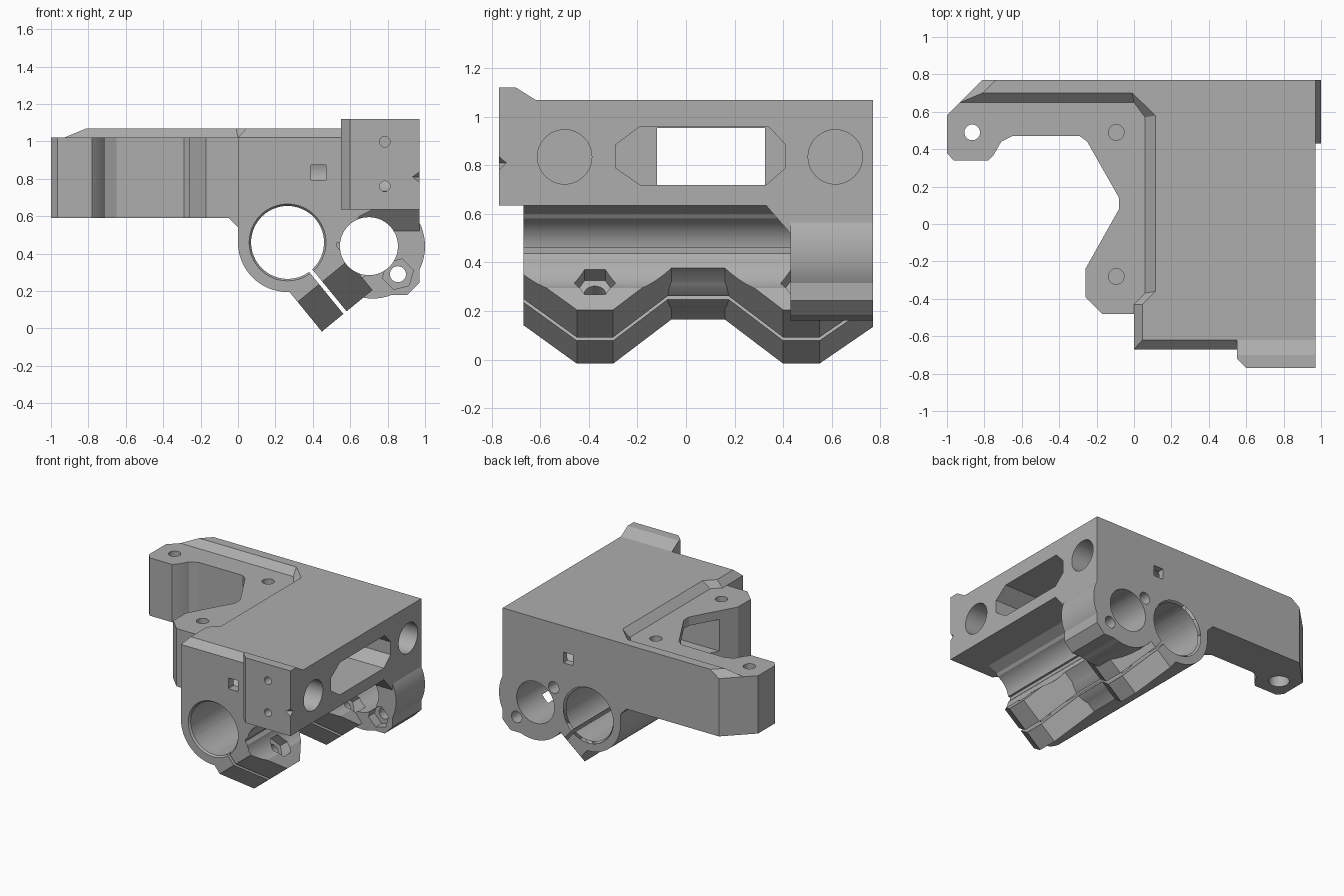
import bpy, bmesh
from math import cos, sin, pi, radians
from mathutils import Vector

if "Cube" in bpy.data.objects:
    bpy.data.objects.remove(bpy.data.objects["Cube"])

grey = bpy.data.materials.new("plain grey plastic")
grey.use_nodes = True
COLOUR = (0.42, 0.42, 0.42, 1)
grey.diffuse_color = COLOUR
grey.node_tree.nodes["Principled BSDF"].inputs["Base Color"].default_value = COLOUR

X, Y, Z = Vector((1, 0, 0)), Vector((0, 1, 0)), Vector((0, 0, 1))
O = Vector((0, 0, 0))
FRAMES = {"x": (O, Y, Z, X), "y": (O, X, Z, Y), "z": (O, X, Y, Z)}


def loft(name, low, high, a, b, frame):
    """Solid between outline low at depth a and outline high at depth b."""
    o, u, v, w = FRAMES[frame]
    bm = bmesh.new()
    rings = [[bm.verts.new(o + u * p + v * q + w * t) for p, q in pts]
             for pts, t in ((low, a), (high, b))]
    n = len(low)
    for ring in rings:
        bm.faces.new(ring)
    for i in range(n):
        j = (i + 1) % n
        bm.faces.new((rings[0][i], rings[0][j], rings[1][j], rings[1][i]))
    bmesh.ops.recalc_face_normals(bm, faces=bm.faces)
    me = bpy.data.meshes.new(name)
    bm.to_mesh(me)
    bm.free()
    me.materials.append(grey)
    ob = bpy.data.objects.new(name, me)
    bpy.context.collection.objects.link(ob)
    return ob


def prism(name, pts, a, b, frame):
    return loft(name, pts, pts, a, b, frame)


def disc(p, q, r, n=48, turn=0):
    return [(p + r * cos(turn + 2 * pi * i / n), q + r * sin(turn + 2 * pi * i / n))
            for i in range(n)]


def box(p0, p1, q0, q1):
    return [(p0, q0), (p1, q0), (p1, q1), (p0, q1)]


def combine(base, other, op):
    other.hide_render = True
    mod = base.modifiers.new(op.lower(), "BOOLEAN")
    mod.operation, mod.object, mod.solver = op, other, "EXACT"
    bpy.ops.object.select_all(action="DESELECT")
    bpy.context.view_layer.objects.active = base
    base.select_set(True)
    bpy.ops.object.modifier_apply(modifier=mod.name)
    bpy.data.objects.remove(other)


FRONT, BACK = -0.67, 0.77
BORE = (0.265, 0.46)
SCREW = (0.70, 0.44)

# Clamp frame: runs along y, outward down the slit, and across the slit
out = Vector((cos(radians(-50.7)), 0, sin(radians(-50.7))))
across = Vector((-out.z, 0, out.x))
FRAMES["clamp"] = (Vector((BORE[0], 0, BORE[1])), Y, out, across)

# Main block
body = prism("carriage_body", box(0, 0.97, FRONT, BACK), 0.635, 1.02, "z")
adds, cuts = [], []

# Motor plate with its angular opening
plate = [(0.1, BACK), (-0.81, BACK), (-1, 0.58), (-1, 0.38), (-0.965, 0.34), (-0.78, 0.34),
         (-0.75, 0.37), (-0.71, 0.44), (-0.65, 0.47), (-0.29, 0.47), (-0.25, 0.44),
         (-0.08, 0.14), (-0.08, 0.08), (-0.26, -0.24), (-0.26, -0.39),
         (-0.17, -0.48), (0.1, -0.48)]
adds.append(prism("motor_plate", plate, 0.59, 1.02, "z"))
adds.append(prism("plate_fillet", [(-0.05, 0.60), (-0.05, 0.59), (0, 0.54), (0.05, 0.54),
                                   (0.05, 0.60)], -0.48, BACK, "y"))

# Raised top with bevelled rim
low = [(-0.93, 0.65), (0, 0.65), (0.06, 0.57), (0.06, -0.37), (0, -0.43), (0, FRONT),
       (0.97, FRONT), (0.97, BACK), (-0.81, BACK)]
high = [(-0.81, 0.70), (-0.01, 0.70), (0.115, 0.58), (0.115, -0.36), (0.045, -0.43),
        (0.045, -0.62), (0.97, -0.62), (0.97, BACK), (-0.74, BACK)]
adds.append(loft("raised_top", low, high, 1.02, 1.07, "z"))

# Front pad with sloped back edge
pad = [(-0.77, 0.635), (-0.77, 1.12), (-0.70, 1.12), (-0.62, 1.07), (-0.60, 1.0), (-0.60, 0.635)]
adds.append(prism("front_pad", pad, 0.55, 0.97, "x"))
cuts.append(prism("pad_corner", [(0.5, -0.67), (0.5, -0.8), (0.63, -0.8)], 0.6, 1.2, "z"))

# Bearing tube and the wall joining it to the block
adds.append(prism("bearing_tube", disc(*BORE, 0.265, 64), FRONT, BACK, "y"))
wall = [(0, 0.46), (0.55, 0.46), (0.65, 0.6), (0.72, 0.635), (0.72, 0.7), (0, 0.7)]
adds.append(prism("tube_wall", wall, FRONT, BACK, "y"))

# Clamp flanges with two tapered lobes
lobes = [(FRONT, 0), (FRONT, 0.28), (-0.45, 0.485), (-0.30, 0.485), (-0.06, 0.25),
         (0.16, 0.25), (0.40, 0.485), (0.55, 0.485), (BACK, 0.29), (BACK, 0)]
adds.append(prism("clamp_flanges", lobes, -0.16, 0.19, "clamp"))

# Screw nut housing at the back
adds.append(prism("nut_ring", disc(0.72, 0.44, 0.28, 64), 0.43, BACK, "y"))
adds.append(prism("nut_boss", disc(0.86, 0.29, 0.12, 8, pi / 8), 0.43, BACK, "y"))
brace = [(0.33, 0.70), (0.33, 0.635), (0.43, 0.52), (0.43, 0.44), (BACK, 0.44), (BACK, 0.70)]
adds.append(prism("ring_brace", brace, 0.5, 0.97, "x"))

# Bore, slit and screw clearance
cuts.append(prism("bore", disc(*BORE, 0.195, 64), -1, 1, "y"))
cuts.append(prism("slit", box(-1, 1, 0.1, 0.7), -0.011, 0.011, "clamp"))
cuts.append(prism("screw_clearance", disc(*SCREW, 0.155, 64), -1, 1, "y"))
for end, side in ((FRONT, 1), (BACK, -1)):
    cuts.append(loft("bore_lead_in", disc(*BORE, 0.213, 64), disc(*BORE, 0.19, 64),
                     end - side * 0.01, end + side * 0.02, "y"))

# Nut ring fasteners
cuts.append(prism("nut_hex", disc(0.855, 0.29, 0.085, 6, 0.25), 0.3, 0.50, "y"))
cuts.append(prism("nut_screw", disc(0.855, 0.29, 0.043, 24), 0.3, 0.9, "y"))
cuts.append(prism("nut_screw_upper", disc(0.55, 0.59, 0.043, 24), 0.55, 0.9, "y"))

# Clamp fasteners
for y in (-0.375, 0.475):
    cuts.append(prism("clamp_screw", disc(y, 0.33, 0.045, 24), -0.4, 0.3, "clamp"))
    cuts.append(prism("clamp_hex", disc(y, 0.33, 0.085, 6), 0.10, 0.26, "clamp"))

# Side rod sockets with square nut windows
for y in (-0.5, 0.615):
    cuts.append(prism("rod_socket", disc(y, 0.835, 0.112), 0.12, 1.1, "x"))
for y0, y1 in ((-0.8, -0.5), (0.615, 0.9)):
    cuts.append(prism("nut_window", box(0.39, 0.47, 0.795, 0.875), y0, y1, "y"))

# Belt slot, wide at the outer side
slot = [(-0.29, 0.79), (-0.19, 0.72), (0.33, 0.72), (0.41, 0.79), (0.41, 0.885),
        (0.34, 0.96), (-0.19, 0.96), (-0.29, 0.885)]
cuts.append(prism("belt_slot", slot, 0.25, 1.1, "x"))
cuts.append(prism("belt_opening", box(-0.12, 0.325, 0.72, 0.955), -0.3, 0.4, "x"))

# Pad holes and corner notch
for z in (0.76, 0.998):
    cuts.append(prism("pad_hole", disc(0.785, z, 0.028, 24), -0.9, -0.55, "y"))
cuts.append(loft("pad_notch", [(0.92, 0.81), (1.0, 0.87), (1.0, 0.75)],
                 [(0.969, 0.81), (1.0, 0.83), (1.0, 0.79)], -0.78, -0.74, "y"))

# Motor screw holes with counterbores underneath
for x, y in ((-0.865, 0.49), (-0.095, 0.49), (-0.095, -0.28)):
    cuts.append(prism("motor_screw", disc(x, y, 0.042, 32), 0.4, 1.2, "z"))
    cuts.append(prism("counterbore", disc(x, y, 0.07, 32), 0.4, 0.75, "z"))

for part in adds:
    combine(body, part, "UNION")
for cutter in cuts:
    combine(body, cutter, "DIFFERENCE")

bpy.ops.object.shade_smooth_by_angle(angle=radians(25))
